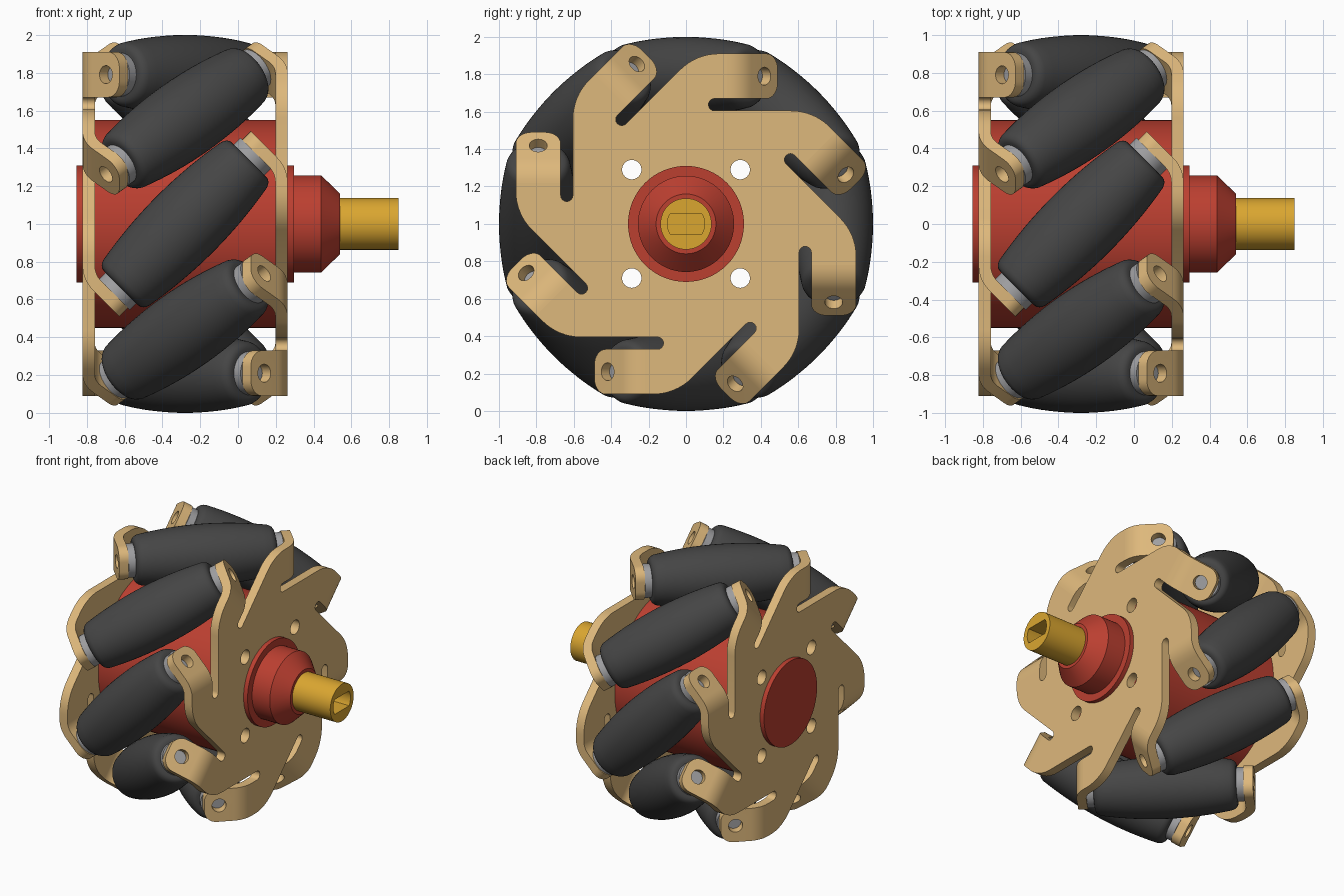
import bpy, bmesh
from math import pi, sin, cos, radians
from mathutils import Matrix, Vector

if "Cube" in bpy.data.objects:
    bpy.data.objects.remove(bpy.data.objects["Cube"])

MID = -0.28                       # wheel mid-plane on x
LIFT = Matrix.Translation((0, 0, 1))
# flat drawing (a, b, height) -> world (y, z, x)
TO_X = Matrix(((0, 0, 1, 0), (1, 0, 0, 0), (0, 1, 0, 0), (0, 0, 0, 1)))


def material(name, rgb):
    m = bpy.data.materials.new(name)
    m.diffuse_color = (*rgb, 1)
    m.use_nodes = True
    m.node_tree.nodes["Principled BSDF"].inputs["Base Color"].default_value = m.diffuse_color
    return m


RED = material("red", (0.50, 0.05, 0.03))
TAN = material("tan", (0.73, 0.48, 0.20))
GOLD = material("gold", (0.70, 0.38, 0.03))
RUBBER = material("rubber", (0.06, 0.06, 0.06))
STEEL = material("steel", (0.35, 0.35, 0.36))


def finish(bm, name, mat, matrix=LIFT):
    bmesh.ops.remove_doubles(bm, verts=bm.verts[:], dist=1e-5)
    bmesh.ops.recalc_face_normals(bm, faces=bm.faces[:])
    me = bpy.data.meshes.new(name)
    bm.to_mesh(me)
    bm.free()
    me.shade_smooth()
    me.set_sharp_from_angle(angle=radians(30))
    me.materials.append(mat)
    return place(me, name, matrix)


def place(me, name, matrix):
    ob = bpy.data.objects.new(name, me)
    ob.matrix_world = matrix
    bpy.context.collection.objects.link(ob)
    return ob


def lathe(profile, steps=48):
    """Revolve (x, radius) points about the x axis."""
    bm = bmesh.new()
    vs = [bm.verts.new((x, 0, r)) for x, r in profile]
    es = [bm.edges.new(p) for p in zip(vs, vs[1:])]
    bmesh.ops.spin(bm, geom=vs + es, cent=(0, 0, 0), axis=(1, 0, 0),
                   angle=2 * pi, steps=steps)
    bmesh.ops.remove_doubles(bm, verts=bm.verts[:], dist=1e-5)
    return bm


def sheet(loops, x0, x1):
    """Filled outline with holes, thickened from height x0 to x1."""
    cu = bpy.data.curves.new("outline", 'CURVE')
    cu.dimensions, cu.fill_mode, cu.extrude = '2D', 'BOTH', (x1 - x0) / 2
    for loop in loops:
        sp = cu.splines.new('POLY')
        sp.points.add(len(loop) - 1)
        for p, (a, b) in zip(sp.points, loop):
            p.co = (a, b, 0, 1)
        sp.use_cyclic_u = True
    ob = bpy.data.objects.new("outline", cu)
    bpy.context.collection.objects.link(ob)
    me = ob.evaluated_get(bpy.context.evaluated_depsgraph_get()).to_mesh()
    bm = bmesh.new()
    bm.from_mesh(me)
    bpy.data.objects.remove(ob)
    bmesh.ops.translate(bm, verts=bm.verts[:], vec=(0, 0, (x0 + x1) / 2))
    bmesh.ops.remove_doubles(bm, verts=bm.verts[:], dist=1e-5)
    return bm


def arc(a, b, r, start, end, n):
    return [(a + r * cos(radians(start + (end - start) * i / n)),
             b + r * sin(radians(start + (end - start) * i / n))) for i in range(n + 1)]


def circle(a, b, r, n=32):
    return arc(a, b, r, 0, 360, n)[:-1]


def add_to(bm, other, matrix):
    me = bpy.data.meshes.new("tmp")
    other.to_mesh(me)
    me.transform(matrix)
    bm.from_mesh(me)
    bpy.data.meshes.remove(me)


bolts = [circle(s * 0.29, t * 0.29, 0.052, 24) for s in (1, -1) for t in (1, -1)]

# hub drum with bolt holes running through
bm = sheet([circle(0, 0, 0.55, 96)] + bolts, -0.76, 0.20)
bm.transform(TO_X)
finish(bm, "hub_drum", RED)

# collars on both sides of the hub
finish(lathe([(0.19, 0), (0.19, 0.31), (0.295, 0.31), (0.295, 0.257), (0.44, 0.257),
              (0.54, 0.16), (0.54, 0)], 64), "right_collar", RED)
finish(lathe([(-0.855, 0), (-0.855, 0.31), (-0.75, 0.31), (-0.75, 0)], 64),
       "left_collar", RED)

# shaft with a flat-sided socket in its end
slot = arc(0, 0, 0.1, -33, 33, 8) + arc(0, 0, 0.1, 147, 213, 8)
bm = sheet([circle(0, 0, 0.137, 48), slot], 0.65, 0.85)
bm.transform(TO_X)
finish(bm, "shaft_socket", GOLD)
finish(lathe([(0.5, 0), (0.5, 0.137), (0.65, 0.137), (0.65, 0)]), "shaft", GOLD)

# bent tab: flat strip with rounded tip and hole, cut across and curled 45 degrees
U1, RB, HALF, V = 0.22, 0.15, 0.12, 0.79
BEND = RB * pi / 4
HOLE_U, TIP, CR = U1 + BEND + 0.099, U1 + BEND + 0.20, 0.085
outline = ([(U1, V + HALF), (U1, V - HALF)]
           + arc(TIP - CR, V - HALF + CR, CR, -90, 0, 8)
           + arc(TIP - CR, V + HALF - CR, CR, 0, 90, 8))
tab = sheet([outline, circle(HOLE_U, V, 0.048, 24)], -0.0325, 0.0325)
for i in range(1, 9):
    bmesh.ops.bisect_plane(tab, geom=tab.verts[:] + tab.edges[:] + tab.faces[:],
                           plane_co=(U1 + BEND * i / 8, 0, 0), plane_no=(1, 0, 0))
for v in tab.verts:
    u, w = v.co.x - U1, v.co.z
    th = min(max(u / RB, 0), pi / 4)
    e = max(u - BEND, 0)
    v.co.x = U1 + (RB + w) * sin(th) + e * cos(th)
    v.co.z = -RB * (1 - cos(th)) - e * sin(th) + w * cos(th)

# side plate: one sector outline repeated eight times, plus the tabs
sector = [(U1, V + HALF), (U1, V - HALF)]
sector += arc(0.1525, 0.6375, 0.0325, 90, 270, 8)
sector += arc(0.562, 0.605 - 0.29, 0.29, 90, 45, 8)
edge = []
for k in range(8):
    c, s = cos(k * pi / 4), sin(k * pi / 4)
    edge += [(a * c + b * s, b * c - a * s) for a, b in sector]
plate = sheet([edge] + bolts, -0.0325, 0.0325)
for k in range(8):
    add_to(plate, tab, Matrix.Rotation(-k * pi / 4, 4, 'Z'))
tab.free()
plate.transform(Matrix.Translation((0.23, 0, 0)) @ TO_X)
right = finish(plate, "right_side_plate", TAN)
pivot = Matrix.Translation((MID, 0, 0))
place(right.data, "left_side_plate",
      LIFT @ pivot @ Matrix.Rotation(pi, 4, 'Z') @ pivot.inverted())

# barrel rollers at 45 degrees with a steel bearing showing at each end
half = [(0.44 * i / 8, 0.21 - 0.2 * (0.44 * i / 8) ** 2) for i in range(9)]
half += [(0.455, 0.165), (0.468, 0.156), (0.477, 0.143), (0.48, 0.128), (0.48, 0)]
profile = [(-x, r) for x, r in half[:0:-1]] + half
tilt = Matrix.Rotation(pi / 4, 4, 'Z')
roller = bearing = None
for k in range(8):
    m = (LIFT @ Matrix.Rotation(k * pi / 4, 4, 'X')
         @ Matrix.Translation((MID, 0, V)) @ tilt)
    if k == 0:
        roller = finish(lathe(profile), "roller_1", RUBBER, m)
        bearing = finish(lathe([(-0.53, 0), (-0.53, 0.115), (0.53, 0.115), (0.53, 0)]),
                         "roller_bearing_1", STEEL, m)
    else:
        place(roller.data, f"roller_{k + 1}", m)
        place(bearing.data, f"roller_bearing_{k + 1}", m)
